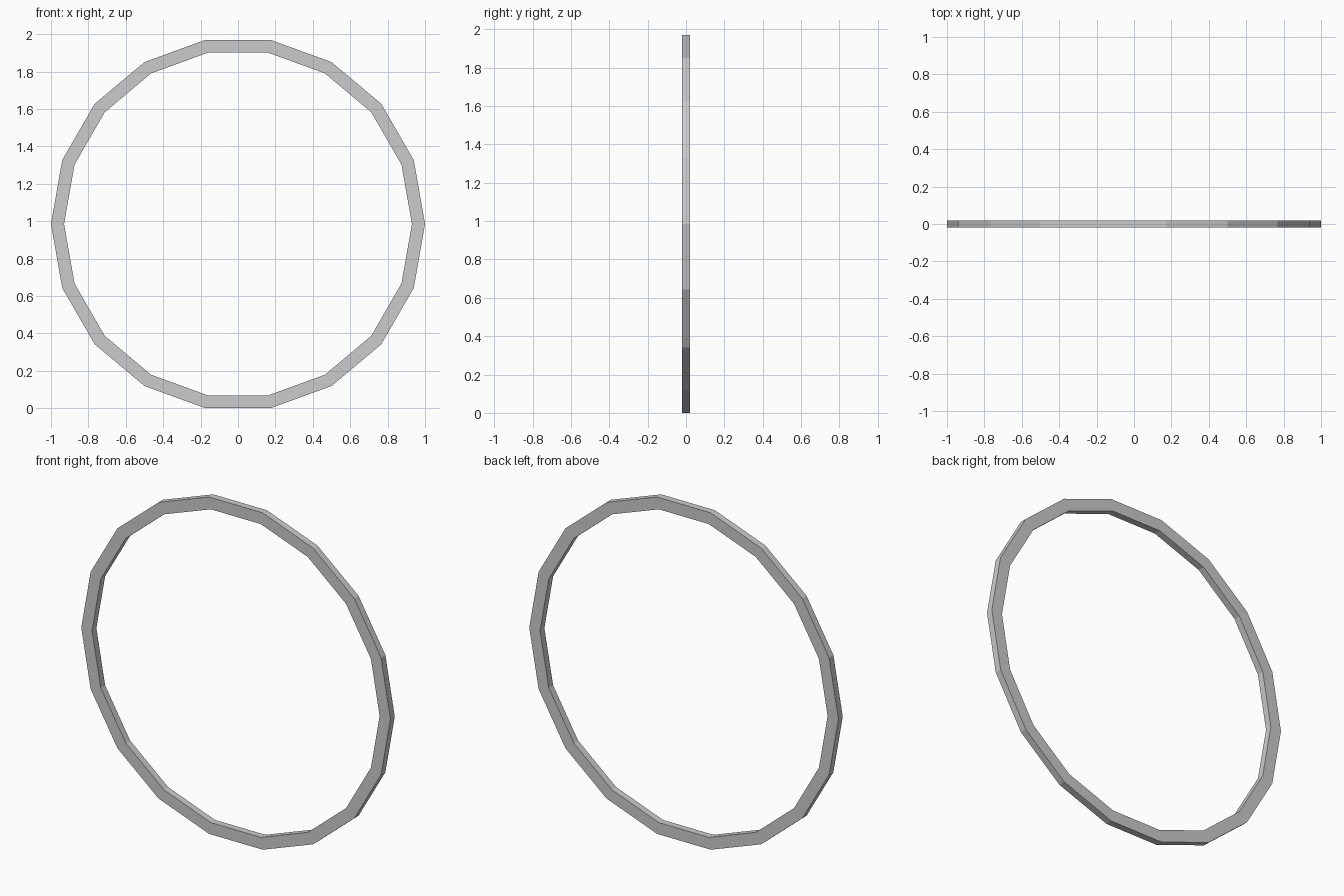
import bpy, bmesh
from math import sin, cos, pi

if "Cube" in bpy.data.objects:
    bpy.data.objects.remove(bpy.data.objects["Cube"])

SIDES = 18
OUTER, INNER, HALF_DEPTH = 1.0, 0.93, 0.02
CENTRE_Z = OUTER * sin(4 * pi / 9)  # flat bottom edge rests on z = 0

# Rectangular cross-section (radius, y) swept around the y axis
section = [(OUTER, -HALF_DEPTH), (OUTER, HALF_DEPTH),
           (INNER, HALF_DEPTH), (INNER, -HALF_DEPTH)]

bm = bmesh.new()
loops = []
for i in range(SIDES):
    a = 2 * pi * i / SIDES
    loops.append([bm.verts.new((r * cos(a), y, CENTRE_Z + r * sin(a)))
                  for r, y in section])
for i in range(SIDES):
    p, q = loops[i], loops[(i + 1) % SIDES]
    for j in range(4):
        k = (j + 1) % 4
        bm.faces.new((p[j], p[k], q[k], q[j]))
bmesh.ops.recalc_face_normals(bm, faces=bm.faces)

# Flat-shaded hoop
mesh = bpy.data.meshes.new("ring")
bm.to_mesh(mesh)
bm.free()
bpy.context.collection.objects.link(bpy.data.objects.new("ring", mesh))
